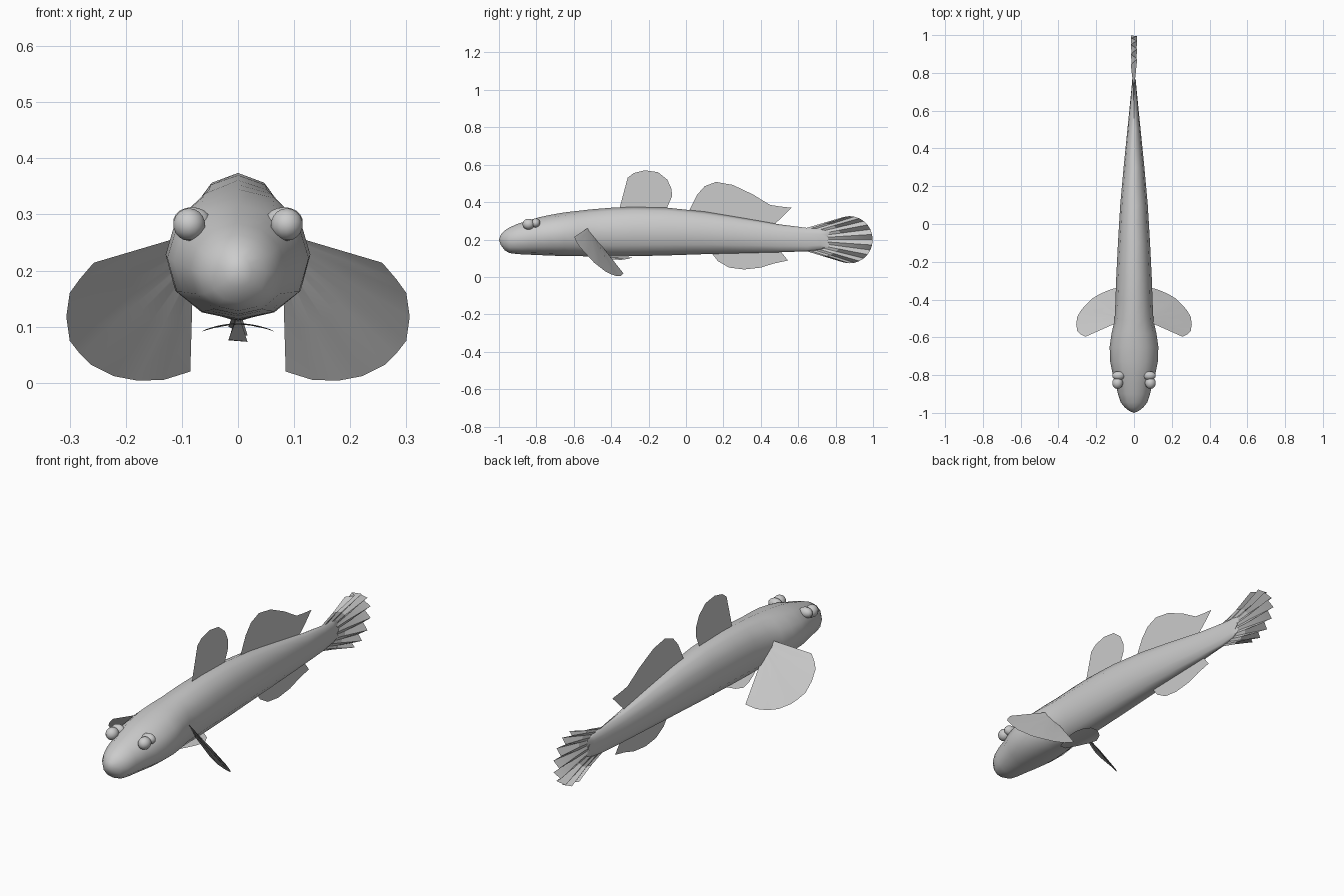
import bpy, bmesh, math
from mathutils import Vector

if "Cube" in bpy.data.objects:
    bpy.data.objects.remove(bpy.data.objects["Cube"])

skin = bpy.data.materials.new("plain_grey")
skin.diffuse_color = (0.6, 0.6, 0.6, 1)
skin.use_nodes = True
skin.node_tree.nodes["Principled BSDF"].inputs["Base Color"].default_value = skin.diffuse_color


def make(name, verts, faces, smooth=True, angle=60):
    me = bpy.data.meshes.new(name)
    me.from_pydata([tuple(v) for v in verts], [], faces)
    me.materials.append(skin)
    ob = bpy.data.objects.new(name, me)
    bpy.context.collection.objects.link(ob)
    if smooth:
        bpy.ops.object.select_all(action='DESELECT')
        ob.select_set(True)
        bpy.context.view_layer.objects.active = ob
        bpy.ops.object.shade_smooth_by_angle(angle=math.radians(angle))
    return ob


def strip(rows):
    """Vertices and quads for a sheet made of equally long rows of points."""
    n = len(rows[0])
    verts = [p for r in rows for p in r]
    faces = [(i * n + j, i * n + j + 1, (i + 1) * n + j + 1, (i + 1) * n + j)
             for i in range(len(rows) - 1) for j in range(n - 1)]
    return verts, faces


# Body: twelve-sided rings of (y, half width, bottom z, top z)
SIDES = 12
rings = [(-0.99, .025, .170, .226), (-0.97, .050, .143, .248), (-0.945, .070, .128, .264),
         (-0.90, .085, .122, .284), (-0.84, .098, .119, .302), (-0.79, .114, .117, .318),
         (-0.73, .126, .114, .331), (-0.65, .129, .112, .345), (-0.58, .119, .111, .353),
         (-0.51, .103, .110, .361), (-0.40, .098, .109, .370), (-0.28, .094, .111, .374),
         (-0.10, .085, .115, .370), (0.10, .073, .122, .349), (0.30, .055, .127, .316),
         (0.50, .035, .132, .281), (0.65, .020, .137, .262), (0.72, .013, .146, .256),
         (0.755, .009, .158, .248)]
verts, faces = [], []
for k, (y, w, lo, hi) in enumerate(rings):
    for s in range(SIDES):
        a = 2 * math.pi * s / SIDES
        c = math.cos(a)
        # ragged edge where the skin meets the tail fin
        dy = (0.012 if s % 2 else -0.012) if k == len(rings) - 1 else 0
        # a slightly flattened belly
        zz = c if c > 0 else -abs(c) ** 0.85
        verts.append((w * math.sin(a), y + dy, (lo + hi) / 2 + (hi - lo) / 2 * zz))
for k in range(len(rings) - 1):
    for s in range(SIDES):
        t = (s + 1) % SIDES
        faces.append((k * SIDES + s, (k + 1) * SIDES + s, (k + 1) * SIDES + t, k * SIDES + t))
verts += [(0, -1.0, .200), (0, 0.755, .203)]
last = (len(rings) - 1) * SIDES
for s in range(SIDES):
    t = (s + 1) % SIDES
    faces.append((len(verts) - 2, s, t))
    faces.append((len(verts) - 1, last + t, last + s))
body = make("body", verts, faces)
bm = bmesh.new()
bm.from_mesh(body.data)
bmesh.ops.recalc_face_normals(bm, faces=bm.faces)
bm.to_mesh(body.data)
bm.free()


# Flat fins on the centre line, as (y, z) outlines
def flat_fin(name, outline):
    make(name, [(0, y, z) for y, z in outline], [tuple(range(len(outline)))], False)


flat_fin("front_dorsal_fin", [(-.36, .35), (-.11, .35), (-.075, .43), (-.077, .47), (-.10, .52),
                              (-.15, .56), (-.22, .57), (-.28, .555), (-.312, .53)])
flat_fin("rear_dorsal_fin", [(.01, .34), (.25, .30), (.46, .27), (.52, .325), (.565, .37),
                             (.50, .377), (.45, .385), (.40, .415), (.36, .44), (.25, .492),
                             (.16, .508), (.10, .485), (.06, .44)])
flat_fin("anal_fin", [(.12, .15), (.17, .085), (.23, .050), (.31, .040), (.40, .050),
                      (.47, .072), (.545, .088), (.50, .145)])

# Tail fin: pleated fan, ray tips alternate from side to side
RAYS = 17
rows = [[], [], []]
for i in range(RAYS):
    t = i / (RAYS - 1) * 2 - 1
    a = t * math.radians(104)
    root = Vector((0, .62 + .05 * (1 - t * t), .2 + .055 * t))
    tip = Vector((.017 * (1 if i % 2 else -1),
                  .875 + .123 * math.cos(a), .199 + .126 * math.sin(a)))
    for row, f in zip(rows, (0, .5, 1)):
        p = root.lerp(tip, f)
        p.x = tip.x * f * f
        row.append(p)
make("tail_fin", *strip(rows), angle=25)

# Pectoral fins: fans spreading out, down and back from a short root
rim = [(.257, -.597, .214), (.282, -.585, .185), (.300, -.568, .160), (.306, -.53, .118),
       (.300, -.49, .075), (.282, -.46, .052), (.262, -.435, .032), (.222, -.395, .012),
       (.180, -.37, .004), (.133, -.35, .005), (.085, -.335, .020)]
for side, label in ((1, "right"), (-1, "left")):
    rows = [[], [], []]
    for i, p in enumerate(rim):
        f = i / (len(rim) - 1)
        root = Vector((.095, -.525, .262)).lerp(Vector((.080, -.47, .19)), f)
        for row, g in zip(rows, (0, .5, 1)):
            q = root.lerp(Vector(p), g)
            if g == .5:
                q.y += .006 if i % 2 else 0
            q.x *= side
            row.append(q)
    v, fc = strip(rows)
    make(label + "_pectoral_fin", v, fc if side > 0 else [f[::-1] for f in fc])

# Pelvic fin: shallow arched disc under the belly
rows = []
for y, w in ((-.52, .015), (-.46, .040), (-.40, .058), (-.35, .066), (-.31, .050), (-.29, .020)):
    rows.append([(w * u, y, .106 - .014 * (u * w / .066) ** 2 - .02 * max(0, y + .40))
                 for u in (-1, -.6, 0, .6, 1)])
make("pelvic_fin", *strip(rows))


# Eyes and the soft lids behind them
def ball(name, centre, size):
    bm = bmesh.new()
    bmesh.ops.create_uvsphere(bm, u_segments=14, v_segments=9, radius=1)
    for v in bm.verts:
        v.co = Vector(centre) + Vector([c * s for c, s in zip(v.co, size)])
    vs = [v.co.copy() for v in bm.verts]
    bm.verts.index_update()
    fs = [[v.index for v in f.verts] for f in bm.faces]
    bm.free()
    make(name, vs, fs)


for side, label in ((1, "right"), (-1, "left")):
    ball(label + "_eye", (side * .087, -.842, .282), (.029, .032, .029))
    ball(label + "_eyelid", (side * .082, -.803, .288), (.034, .024, .025))
